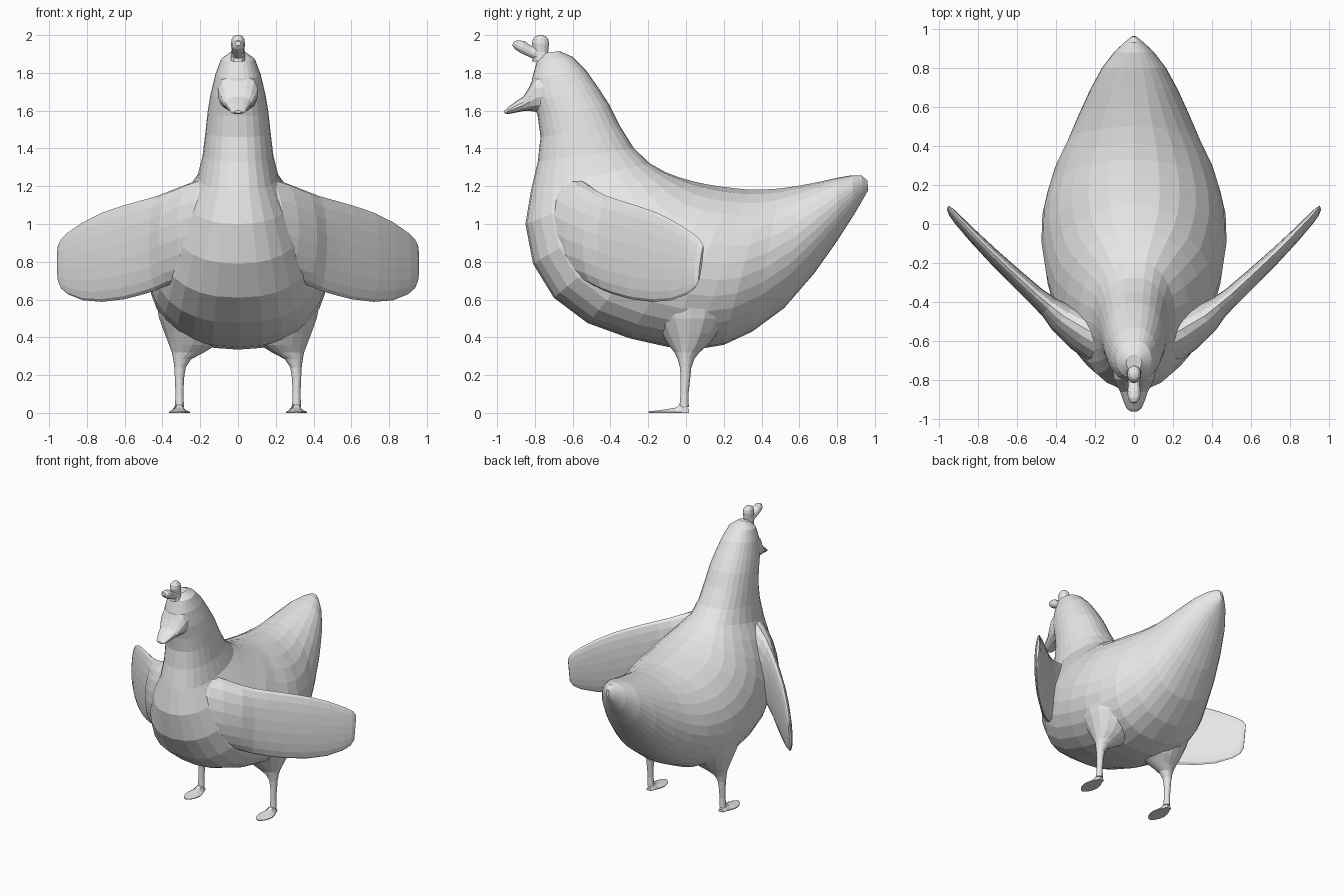
import bpy, bmesh
from math import sin, cos, pi

grey = bpy.data.materials.new("plain grey")
grey.diffuse_color = (0.8, 0.8, 0.8, 1)


def loft(name, rings):
    """Skin a list of equal-length point rings, with closed ends."""
    bm = bmesh.new()
    loops = [[bm.verts.new(p) for p in r] for r in rings]
    n = len(loops[0])
    for a, b in zip(loops, loops[1:]):
        for i in range(n):
            j = (i + 1) % n
            bm.faces.new((a[i], a[j], b[j], b[i]))
    bm.faces.new(loops[0])
    bm.faces.new(loops[-1][::-1])
    bmesh.ops.recalc_face_normals(bm, faces=bm.faces)
    me = bpy.data.meshes.new(name)
    bm.to_mesh(me)
    bm.free()
    me.materials.append(grey)
    ob = bpy.data.objects.new(name, me)
    bpy.context.collection.objects.link(ob)
    return ob


def section(front, back, w, k=1.0, p=1.0, n=28):
    """Ring between two centre-line points (y, z) with half width w."""
    pts = []
    for i in range(n):
        a = 2 * pi * i / n
        s = ((1 - cos(a)) / 2) ** k
        x = w * abs(sin(a)) ** p * (1 if sin(a) >= 0 else -1)
        pts.append((x, back[0] + (front[0] - back[0]) * s,
                    back[1] + (front[1] - back[1]) * s))
    return pts


def ellipse(cx, cy, z, rx, ry, n=16):
    return [(cx + rx * cos(2 * pi * i / n), cy + ry * sin(2 * pi * i / n), z)
            for i in range(n)]


# Head, neck, body and tail: front/belly point, nape/back point, half width, low bulge
body = [
    ((-.75, 1.905), (-.67, 1.915), .04, 1), ((-.79, 1.86), (-.60, 1.885), .09, 1),
    ((-.815, 1.77), (-.53, 1.815), .12, 1), ((-.81, 1.66), (-.46, 1.715), .145, 1),
    ((-.785, 1.57), (-.405, 1.63), .16, 1), ((-.77, 1.46), (-.35, 1.52), .172, 1),
    ((-.785, 1.33), (-.275, 1.40), .187, 1), ((-.82, 1.18), (-.19, 1.32), .215, 1),
    ((-.85, 1.0), (-.11, 1.275), .285, 1), ((-.81, .79), (-.03, 1.245), .355, .95),
    ((-.70, .61), (.03, 1.228), .415, .9), ((-.52, .475), (.10, 1.212), .452, .85),
    ((-.30, .395), (.17, 1.2), .475, .83), ((-.10, .35), (.25, 1.19), .47, .82),
    ((.05, .335), (.33, 1.182), .442, .82), ((.20, .36), (.41, 1.182), .405, .82),
    ((.35, .43), (.50, 1.188), .345, .85), ((.52, .555), (.60, 1.203), .285, .9),
    ((.68, .74), (.70, 1.222), .225, .95), ((.80, .91), (.80, 1.245), .165, 1),
    ((.89, 1.05), (.88, 1.258), .10, 1), ((.94, 1.135), (.93, 1.256), .045, 1),
    ((.965, 1.18), (.96, 1.23), .01, 1),
]
loft("body", [section(f, b, w, k, .85) for f, b, w, k in body])

# Beak, blending out of the face
loft("beak", [section(f, b, w, 1, .85, 14) for f, b, w in [
    ((-.70, 1.57), (-.72, 1.85), .115), ((-.785, 1.592), (-.80, 1.79), .105),
    ((-.825, 1.598), (-.83, 1.725), .09), ((-.865, 1.597), (-.86, 1.675), .072),
    ((-.91, 1.588), (-.91, 1.642), .055), ((-.945, 1.581), (-.945, 1.615), .04),
    ((-.962, 1.588), (-.96, 1.602), .018)]])

# Two comb lobes
loft("comb_upper", [section(f, b, w, 1, .9, 12) for f, b, w in [
    ((-.815, 1.86), (-.70, 1.87), .04), ((-.805, 1.91), (-.73, 1.91), .034),
    ((-.815, 1.955), (-.725, 1.955), .037), ((-.81, 1.98), (-.73, 1.98), .033),
    ((-.795, 1.995), (-.745, 1.995), .022), ((-.778, 2.0), (-.762, 2.0), .008)]])
loft("comb_front", [section(f, b, w, 1, .9, 12) for f, b, w in [
    ((-.775, 1.86), (-.75, 1.93), .034), ((-.83, 1.885), (-.815, 1.94), .03),
    ((-.875, 1.905), (-.855, 1.968), .034), ((-.905, 1.925), (-.89, 1.973), .03),
    ((-.92, 1.945), (-.912, 1.967), .014)]])

# Wing stations from shoulder to tip: x, y, top, bottom, half thickness
wing = [(.06, -.62, 1.27, .80, .15), (.14, -.60, 1.25, .75, .145),
        (.24, -.555, 1.222, .71, .12), (.36, -.485, 1.175, .68, .085),
        (.43, -.43, 1.148, .65, .058), (.50, -.372, 1.128, .628, .048),
        (.60, -.28, 1.10, .602, .042), (.72, -.167, 1.06, .588, .036),
        (.82, -.067, 1.01, .596, .03), (.90, .018, .955, .628, .024),
        (.937, .06, .92, .66, .018), (.953, .08, .885, .70, .008)]


def wing_ring(st, side, n=18):
    x, y, top, bot, t = st
    pts = []
    for i in range(n):
        a = 2 * pi * i / n
        u = t * sin(a)
        z = (top + bot) / 2 + (top - bot) / 2 * cos(a)
        pts.append((side * (x + .7 * u), y - .7 * u + .012 * cos(a), z))
    return pts


# Hips flaring out of the belly into thin legs: centre x, y, height, radii
leg = [(.24, .02, .62, .20, .25), (.232, .02, .50, .185, .20),
       (.23, .018, .42, .158, .15), (.24, .012, .36, .125, .105),
       (.265, .005, .32, .085, .066), (.295, 0, .285, .048, .044),
       (.307, -.002, .24, .03, .03), (.31, -.003, .18, .024, .025),
       (.31, -.008, .1, .021, .021), (.31, -.01, .03, .024, .025)]

# Webbed foot slices: y, half width, top height
foot = [(.016, .018, .02), (-.02, .03, .05), (-.055, .046, .028),
        (-.10, .055, .02), (-.15, .045, .013), (-.18, .028, .01),
        (-.198, .008, .008)]

for side, tag in ((1, "left"), (-1, "right")):
    loft("wing_" + tag, [wing_ring(s, side) for s in wing])
    loft("leg_" + tag, [ellipse(side * cx, cy, z, rx, ry) for cx, cy, z, rx, ry in leg])
    loft("foot_" + tag, [[(side * .31 - w, y, 0), (side * .31 + w, y, 0),
                          (side * .31 + w, y, .006), (side * .31 + w * .4, y, h),
                          (side * .31 - w * .4, y, h), (side * .31 - w, y, .006)]
                         for y, w, h in foot])
